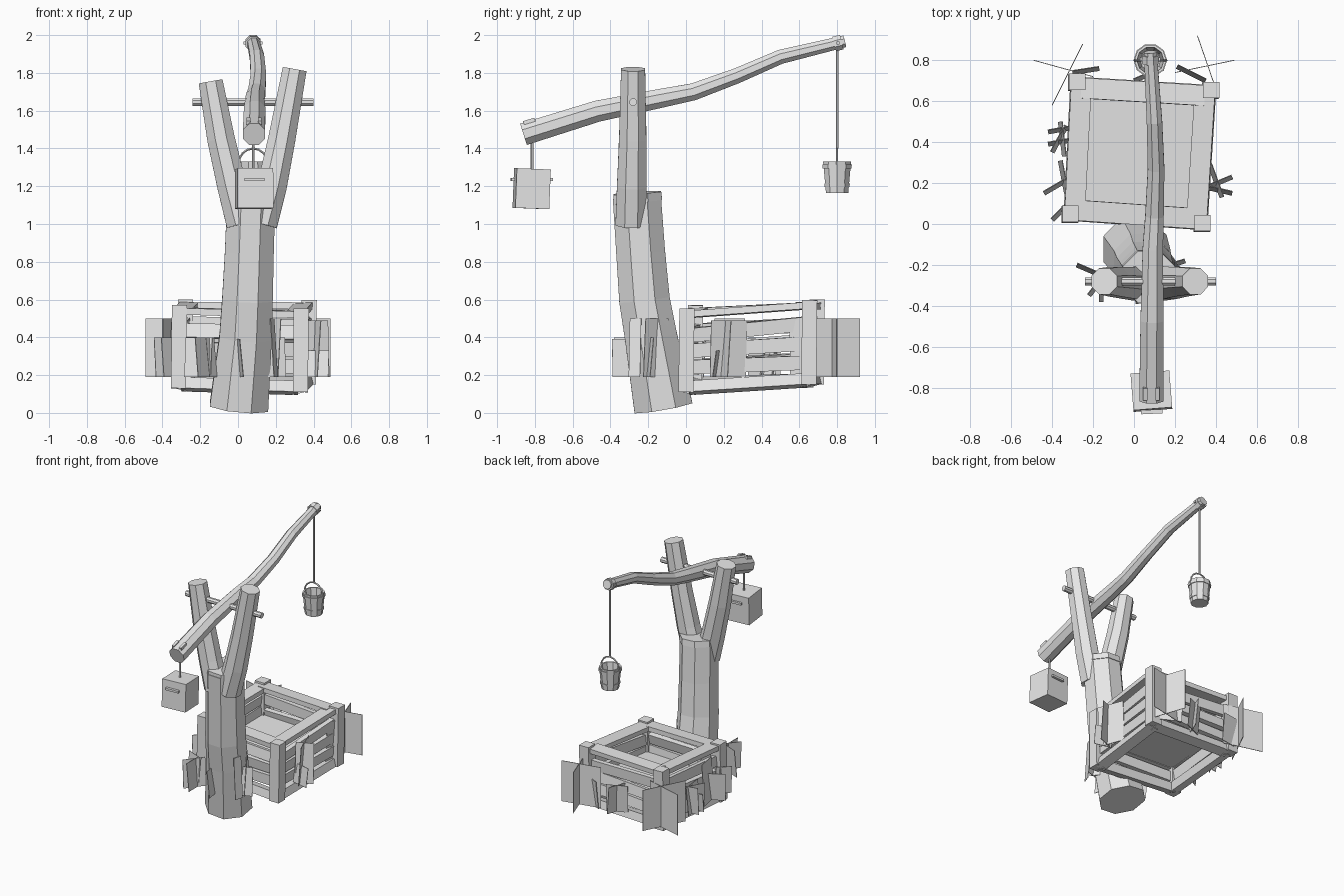
import bpy, bmesh, math, random
from mathutils import Vector, Matrix

if "Cube" in bpy.data.objects:
    bpy.data.objects.remove(bpy.data.objects["Cube"])

random.seed(4)
wood = bpy.data.materials.new("plain grey")
wood.diffuse_color = (0.8, 0.8, 0.8, 1)
wood.use_nodes = True
wood.node_tree.nodes["Principled BSDF"].inputs["Base Color"].default_value = wood.diffuse_color


def finish(name, bm):
    bmesh.ops.recalc_face_normals(bm, faces=bm.faces)
    me = bpy.data.meshes.new(name)
    bm.to_mesh(me)
    bm.free()
    me.materials.append(wood)
    ob = bpy.data.objects.new(name, me)
    bpy.context.collection.objects.link(ob)
    return ob


def tube(name, pts, n=8, ref=(1, 0, 0), phase=0.5):
    """Faceted tube through (x, y, z, radius) points."""
    bm = bmesh.new()
    P = [Vector(p[:3]) for p in pts]
    rings = []
    for i, p in enumerate(P):
        t = (P[min(i + 1, len(P) - 1)] - P[max(i - 1, 0)]).normalized()
        v = t.cross(Vector(ref)).normalized()
        u = v.cross(t)
        ring = []
        for k in range(n):
            a = 2 * math.pi * (k + phase) / n
            ring.append(bm.verts.new(p + pts[i][3] * (u * math.cos(a) + v * math.sin(a))))
        rings.append(ring)
    for a, b in zip(rings, rings[1:]):
        for k in range(n):
            bm.faces.new((a[k], a[(k + 1) % n], b[(k + 1) % n], b[k]))
    bm.faces.new(rings[0])
    bm.faces.new(rings[-1])
    return finish(name, bm)


def plank(name, a, b, w, h, roll=0.0):
    """Box from a to b; w is the horizontal width, h the other thickness."""
    a, b = Vector(a), Vector(b)
    t = (b - a).normalized()
    side = Vector((1, 0, 0)) if abs(t.z) > 0.8 else Vector((0, 0, 1)).cross(t).normalized()
    up = t.cross(side).normalized()
    side = up.cross(t)
    M = Matrix((side, t, up)).transposed().to_4x4()
    M.translation = (a + b) / 2
    bm = bmesh.new()
    bmesh.ops.create_cube(bm, size=1, matrix=M @ Matrix.Rotation(roll, 4, 'Y')
                          @ Matrix.Diagonal((w, (b - a).length, h, 1)))
    return finish(name, bm)


def lathe_ring(name, cx, cy, profile, n=10, closed=True):
    """Ring swept round a vertical axis from (radius, z) points."""
    bm = bmesh.new()
    loops = [[bm.verts.new((cx + r * math.cos(2 * math.pi * k / n), cy + r * math.sin(2 * math.pi * k / n), z))
              for k in range(n)] for r, z in profile]
    for a, b in zip(loops, loops[1:] + (loops[:1] if closed else [])):
        for k in range(n):
            bm.faces.new((a[k], a[(k + 1) % n], b[(k + 1) % n], b[k]))
    if not closed:
        bm.faces.new(loops[0])
        bm.faces.new(loops[-1])
    return finish(name, bm)


# forked trunk, leaning forward
tube("trunk", [(0.005, -0.12, 0.03, 0.168), (0.04, -0.185, 0.4, 0.15), (0.05, -0.22, 0.6, 0.145),
               (0.06, -0.24, 0.85, 0.14), (0.07, -0.26, 1.14, 0.138)])
tube("left_fork", [(0.022, -0.29, 1.0, 0.09), (-0.032, -0.287, 1.2, 0.084),
                   (-0.09, -0.282, 1.45, 0.079), (-0.145, -0.28, 1.755, 0.069)])
tube("right_fork", [(0.125, -0.29, 1.0, 0.09), (0.18, -0.287, 1.2, 0.085),
                    (0.232, -0.282, 1.45, 0.078), (0.3, -0.28, 1.82, 0.069)])
# bark rim where the trunk splits
tube("split_rim", [(0.07, -0.255, 1.12, 0.14), (0.072, -0.258, 1.165, 0.137)])

# axle and swinging beam
tube("axle", [(-0.24, -0.28, 1.645, 0.021), (0.4, -0.28, 1.645, 0.021)], 8, (0, 0, 1))
tube("swing_beam", [(0.085, -0.86, 1.475, 0.064), (0.088, -0.47, 1.597, 0.061),
                    (0.092, -0.12, 1.668, 0.054), (0.1, 0.04, 1.7, 0.049), (0.108, 0.27, 1.785, 0.044),
                    (0.1, 0.5, 1.885, 0.041), (0.08, 0.84, 1.967, 0.034)])
tube("beam_collar", [(0.08, 0.785, 1.953, 0.043), (0.08, 0.825, 1.963, 0.043)])
plank("beam_peg", (0.03, 0.805, 1.958), (0.13, 0.805, 1.958), 0.015, 0.015)
for x in (0.055, 0.115):
    plank("beam_cleat", (x, -0.86, 1.535), (x, -0.8, 1.553), 0.02, 0.02)

# hanging counterweight with its pins
tube("weight_rod", [(0.08, -0.815, 1.27, 0.008), (0.08, -0.815, 1.46, 0.008)], 6)
block = plank("counterweight", (0.085, -0.907, 1.187), (0.085, -0.727, 1.187), 0.19, 0.21)
block.data.transform(Matrix.Translation((0.085, -0.817, 1.187)) @ Matrix.Rotation(0.08, 4, 'Z')
                     @ Matrix.Rotation(-0.04, 4, 'X') @ Matrix.Translation((-0.085, 0.817, -1.187)))
for s in (-1, 1):
    plank("weight_clamp", (0.035, -0.82 + s * 0.1, 1.235), (0.14, -0.815 + s * 0.1, 1.235), 0.02, 0.016)

# bucket: open shell with two hoops, bail and rope
BX, BY = 0.08, 0.8
lathe_ring("bucket", BX, BY, [(0.062, 1.165), (0.078, 1.33), (0.066, 1.33), (0.05, 1.18)], closed=False)
for z, r in ((1.195, 0.069), (1.295, 0.08)):
    lathe_ring("bucket_hoop", BX, BY, [(r, z), (r + 0.002, z + 0.02), (r - 0.01, z + 0.02), (r - 0.01, z)])
tube("bucket_bail", [(BX + 0.078 * math.cos(a), BY, 1.315 + 0.085 * math.sin(a), 0.006)
                     for a in [math.pi * i / 8 for i in range(9)]], 5, (0, 1, 0))
tube("rope", [(BX, BY, 1.4, 0.007), (BX, BY, 1.95, 0.007)], 6)

# well crate: corner posts (x, y, bottom, top)
FL, FR, BR, BL = ((-0.315, 0.045, 0.13, 0.57), (0.33, 0.0, 0.11, 0.553),
                  (0.372, 0.65, 0.15, 0.597), (-0.282, 0.69, 0.15, 0.6))
for p in (FL, FR, BR, BL):
    plank("corner_post", (p[0], p[1], p[2]), (p[0] + 0.005, p[1] + 0.005, p[3]), 0.08, 0.08)
inner = Vector((0.03, 0.35, 0))
for a, b in ((FL, FR), (FR, BR), (BR, BL), (BL, FL)):
    def at(p, f, inset=0.0):
        v = Vector((p[0], p[1], p[2] + f * (p[3] - p[2])))
        d = inner - v
        d.z = 0
        return v + d.normalized() * inset
    # wide rim board on top, side boards below, square sill at the bottom
    plank("rim_board", at(a, 0.93, 0.035), at(b, 0.93, 0.035), 0.1, 0.035, random.uniform(-0.08, 0.08))
    for f, h in ((0.28, 0.075), (0.49, 0.075), (0.7, 0.075)):
        j = random.uniform(-0.035, 0.035)
        plank("side_board", at(a, f + j, 0.012), at(b, f - j, 0.012), 0.035, h, random.uniform(-0.15, 0.25))
    plank("sill", at(a, 0.05, 0.02), at(b, 0.05, 0.02), 0.075, 0.06, 0.25)

# floor inside the crate, following its tilt
bm = bmesh.new()
bmesh.ops.create_cube(bm, size=1, matrix=Matrix.Translation((0.027, 0.35, 0.33))
                      @ Matrix.Rotation(-0.05, 4, 'Z') @ Matrix.Rotation(0.05, 4, 'X')
                      @ Matrix.Diagonal((0.6, 0.6, 0.02, 1)))
finish("crate_floor", bm)

# upright grass cards: x0, y0, x1, y1, top height
cards = [
    (-0.49, 0.80, -0.2, 0.72, 0.5), (-0.25, 0.88, -0.40, 0.58, 0.5), (-0.3, 0.74, -0.17, 0.76, 0.4),
    (0.2, 0.74, 0.49, 0.80, 0.5), (0.31, 0.92, 0.40, 0.66, 0.5), (0.21, 0.77, 0.35, 0.70, 0.4),
    (0.39, 0.67, 0.36, 0.55, 0.5), (0.0, 0.70, 0.14, 0.76, 0.4), (0.04, 0.64, 0.1, 0.8, 0.4),
    (-0.42, 0.45, -0.31, 0.47, 0.4), (-0.36, 0.50, -0.34, 0.33, 0.4), (-0.42, 0.39, -0.31, 0.41, 0.33),
    (-0.40, 0.35, -0.33, 0.48, 0.4), (-0.44, 0.15, -0.32, 0.22, 0.4), (-0.36, 0.31, -0.33, 0.15, 0.5),
    (-0.4, 0.02, -0.32, 0.1, 0.4), (0.36, 0.32, 0.43, 0.13, 0.49), (0.35, 0.18, 0.48, 0.15, 0.33),
    (0.36, 0.18, 0.48, 0.23, 0.49), (-0.28, -0.2, -0.14, -0.26, 0.4), (-0.22, -0.35, -0.12, -0.22, 0.4),
    (-0.16, -0.38, -0.16, -0.26, 0.4), (0.02, -0.39, 0.0, -0.28, 0.39), (0.12, -0.22, 0.25, -0.18, 0.4),
    (0.13, -0.1, 0.22, -0.22, 0.5), (0.18, -0.3, 0.2, -0.24, 0.5)]
bm = bmesh.new()
for x0, y0, x1, y1, top in cards:
    lean = 0.0 if math.hypot(x1 - x0, y1 - y0) > 0.25 else 0.02
    d = Vector((x1 - x0, y1 - y0, 0))
    nrm = Vector((-d.y, d.x, 0)).normalized()
    M = Matrix((d.normalized(), nrm, Vector((0, 0, 1)))).transposed().to_4x4()
    M.translation = ((x0 + x1) / 2, (y0 + y1) / 2, (0.19 + top) / 2)
    new = bmesh.ops.create_cube(bm, size=1, matrix=M @ Matrix.Diagonal((d.length, 0.004, top - 0.19, 1)))
    for v in new["verts"]:
        v.co += nrm * lean * (0.5 if v.co.z > 0.25 else -0.5)
finish("grass_cards", bm)
